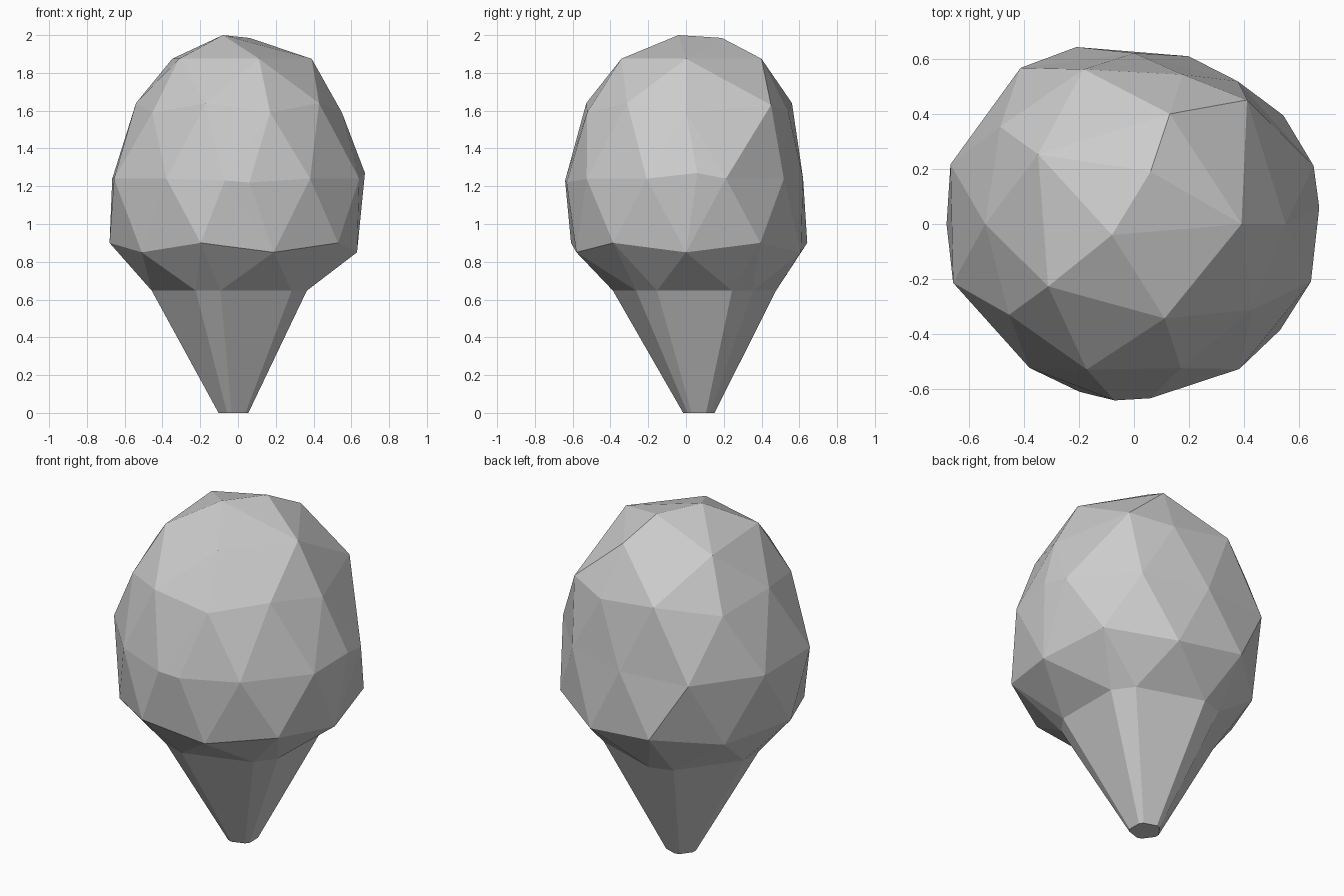
import bpy, bmesh
from math import cos, sin, atan2, radians, degrees
from mathutils import Vector

if "Cube" in bpy.data.objects:
    bpy.data.objects.remove(bpy.data.objects["Cube"])


def finish(bm, name):
    bmesh.ops.recalc_face_normals(bm, faces=bm.faces)
    me = bpy.data.meshes.new(name)
    bm.to_mesh(me)
    bm.free()
    ob = bpy.data.objects.new(name, me)
    bpy.context.collection.objects.link(ob)
    return ob


def nearest(bm, p):
    return min(bm.verts, key=lambda v: (v.co - Vector(p)).length)


def split_edge(bm, a, b, p):
    """Add a vertex on edge a-b and move it to p."""
    edge = next(e for e in a.link_edges if b in e.verts)
    new = bmesh.utils.edge_split(edge, a, .5)[1]
    new.co = p
    for f in list(new.link_faces):
        far = next(v for v in f.verts if v not in (a, b, new))
        bmesh.utils.face_split(f, new, far)


def cone_ring(bm, cx, cy, r, z):
    """Ring of five bevelled corners, two vertices each."""
    return [bm.verts.new((cx + r * cos(radians(c + s)), cy + r * sin(radians(c + s)), z))
            for c in (-108, -36, 36, 108, 180) for s in (-9, 9)]


RIM = (-.025, .045, .437, .647)

# Radii per ring, listed by angle counter-clockwise
crown = [.39, .42, .43, .385, .36]                                  # 0, 72 ...
shoulder = [.55, .60, .57, .59, .60, .54, .56, .555, .55, .53]      # 0, 36 ...
equator = [.685, .64, .62, .70, .70, .69, .645, .64, .65, .675]     # 18, 54 ...
belly = [.63, .67, .64, .675, .63, .68, .63, .64, .61, .655]        # 0, 36 ...

# Scoop: an icosphere whose rings are pushed in and out, open at the bottom
bm = bmesh.new()
bmesh.ops.create_icosphere(bm, subdivisions=2, radius=1)
bmesh.ops.delete(bm, geom=[v for v in bm.verts if v.co.z < -.7], context='VERTS')
hem = [None] * 10
for v in bm.verts:
    h = v.co.z
    a = atan2(v.co.y, v.co.x)
    deg = degrees(a) % 360
    i36 = round(deg / 36) % 10
    if h > .95:
        v.co = (-.08, -.04, 2.0)
        continue
    if h > .7:
        r, z = crown[round(deg / 72) % 5], 1.875
    elif h > .3:
        r, z = shoulder[i36], (1.59 if i36 % 2 == 0 else 1.64)
    elif h > -.3:
        r, z = equator[round((deg - 18) / 36) % 10], 1.24
    else:
        r, z = belly[i36], (.85 if i36 % 2 == 0 else .90)
        hem[i36] = v
    v.co = (r * cos(a), r * sin(a), z)

# Underside of the scoop, running in to the cone rim
rim = cone_ring(bm, *RIM)
for k in range(5):
    i = (7 + 2 * k) % 10
    corner, mid, after = hem[i], hem[(i + 1) % 10], hem[(i + 2) % 10]
    left, right, next_left = rim[2 * k], rim[2 * k + 1], rim[(2 * k + 2) % 10]
    for tri in ((corner, left, right), (corner, right, mid),
                (mid, right, next_left), (mid, next_left, after)):
        bm.faces.new(tri)

# Corner pushed out on the back right shoulder
nearest(bm, (.48, .35, 1.64)).co = (.41, .45, 1.63)

# Raised ridge on the crown, bulge on the right, faceted nub on the front
split_edge(bm, nearest(bm, (-.08, -.04, 2)), nearest(bm, (.13, .40, 1.875)), (.06, .19, 1.985))
split_edge(bm, nearest(bm, (.65, .21, 1.24)), nearest(bm, (.64, -.21, 1.24)), (.672, .06, 1.27))
nub = nearest(bm, (0, -.64, 1.24))
split_edge(bm, nub, nearest(bm, (.38, -.53, 1.24)), (.06, -.632, 1.22))
nub.co = (-.07, -.64, 1.23)
finish(bm, "scoop")

# Cone: five wide sides with narrow bevelled corners
bm = bmesh.new()
tip = cone_ring(bm, -.02, .068, .084, 0)
rim = cone_ring(bm, *RIM)
for i in range(10):
    j = (i + 1) % 10
    bm.faces.new((tip[i], tip[j], rim[j], rim[i]))
bm.faces.new(tip[::-1])
bmesh.ops.recalc_face_normals(bm, faces=bm.faces)
finish(bm, "cone")
